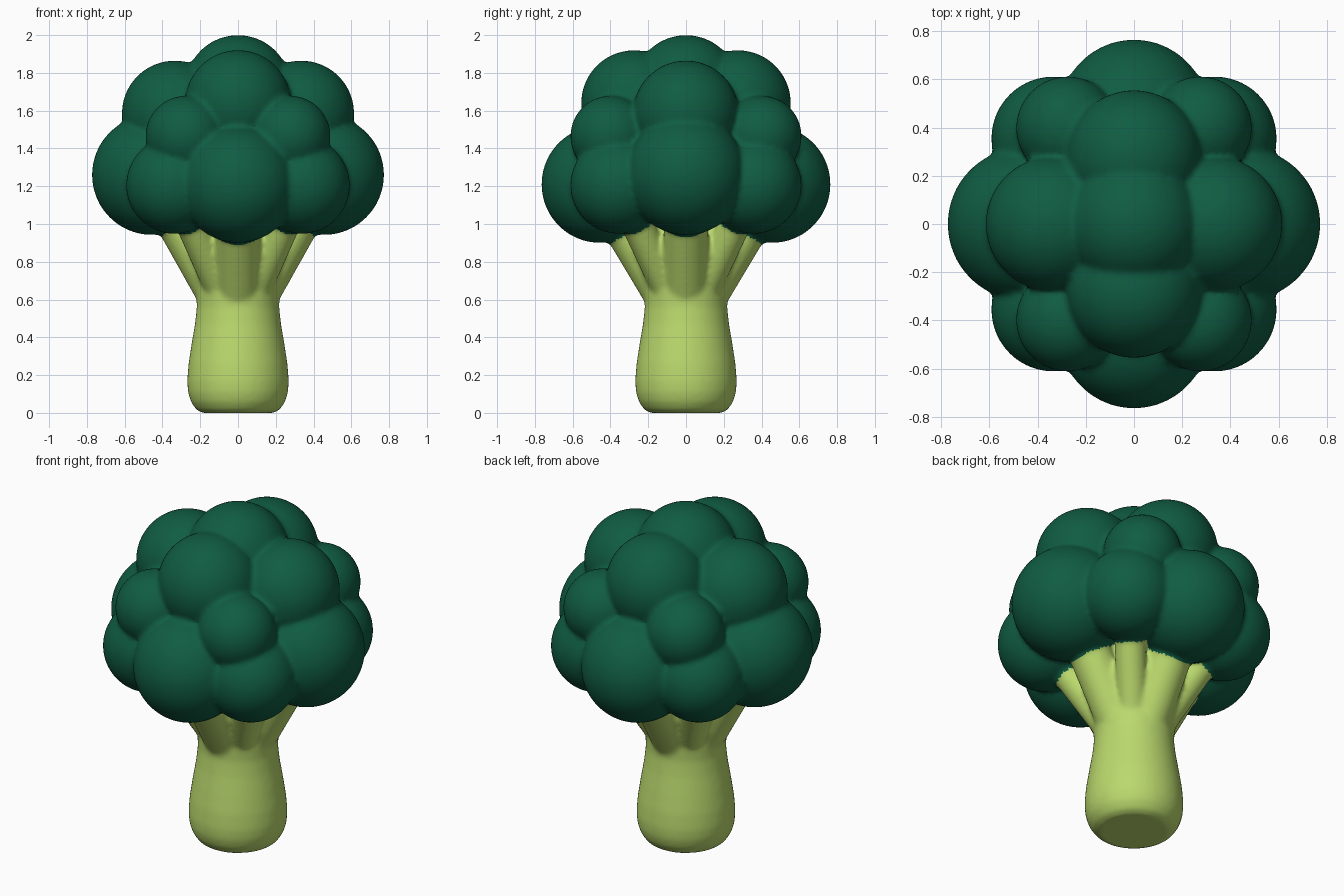
import bpy, bmesh, math
from mathutils import Vector, Matrix

if "Cube" in bpy.data.objects:
    bpy.data.objects.remove(bpy.data.objects["Cube"])


def material(name, rgb):
    m = bpy.data.materials.new(name)
    m.diffuse_color = (*rgb, 1)
    m.use_nodes = True
    m.node_tree.nodes["Principled BSDF"].inputs["Base Color"].default_value = m.diffuse_color
    return m


leaf = material("dark green floret", (0.005, 0.107, 0.054))
stalk = material("pale green stalk", (0.49, 0.69, 0.152))

# Florets: |x|, |y|, z, radius, mirrored on both axes
groups = [
    (0, 0, 1.72, 0.28),            # crown
    (0, 0.275, 1.64, 0.28),        # upper front and back
    (0.335, 0, 1.585, 0.28),       # upper sides
    (0.275, 0.398, 1.465, 0.214),  # middle diagonals
    (0, 0.455, 1.21, 0.31),        # lower front and back
    (0.455, 0, 1.26, 0.318),       # lower sides
    (0.335, 0.355, 1.205, 0.257),  # lower diagonals
]
florets = []
for x, y, z, r in groups:
    for sx in ((1, -1) if x else (1,)):
        for sy in ((1, -1) if y else (1,)):
            florets.append((Vector((x * sx, y * sy, z)), r))

bm = bmesh.new()


def ball(c, r):
    bmesh.ops.create_uvsphere(bm, u_segments=64, v_segments=32, radius=r,
                              matrix=Matrix.Translation(c))


def tube(a, b, r1, r2):
    d = b - a
    rot = d.to_track_quat('Z', 'Y').to_matrix().to_4x4()
    bmesh.ops.create_cone(bm, cap_ends=True, segments=40, radius1=r1, radius2=r2,
                          depth=d.length,
                          matrix=Matrix.Translation((a + b) / 2) @ rot)


for c, r in florets:
    ball(c, r)
ball(Vector((0, 0, 1.36)), 0.4)  # solid core of the head

# Trunk: lathed profile (radius, height)
profile = [(0.19, 0), (0.222, 0.018), (0.25, 0.06), (0.265, 0.11), (0.269, 0.17),
           (0.262, 0.26), (0.245, 0.37), (0.228, 0.47), (0.218, 0.56),
           (0.222, 0.65), (0.235, 0.75), (0.24, 0.9), (0.24, 1.15)]
n = 64
rings = [[bm.verts.new((r * math.cos(2 * math.pi * i / n),
                        r * math.sin(2 * math.pi * i / n), z)) for i in range(n)]
         for r, z in profile]
for lo, hi in zip(rings, rings[1:]):
    for i in range(n):
        j = (i + 1) % n
        bm.faces.new((lo[i], lo[j], hi[j], hi[i]))
bm.faces.new(rings[0][::-1])
bm.faces.new(rings[-1])

# Branches reaching out to the lower florets
for c, r in florets:
    if c.z < 1.3:
        diagonal = abs(c.x * c.y) > 0.01
        a, w = Vector((0, 0, 0.45)), (0.085 if diagonal else 0.118)
        tube(a, c, w, w)

me = bpy.data.meshes.new("broccoli_head_and_stalk")
bm.to_mesh(me)
bm.free()
ob = bpy.data.objects.new("broccoli_head_and_stalk", me)
bpy.context.collection.objects.link(ob)
bpy.context.view_layer.objects.active = ob
ob.select_set(True)

# Fuse everything into one skin with soft seams
rem = ob.modifiers.new("fuse", 'REMESH')
rem.mode = 'VOXEL'
rem.voxel_size = 0.015
rem.use_smooth_shade = True
sm = ob.modifiers.new("soften", 'SMOOTH')
sm.factor = 0.5
sm.iterations = 5
for name in ("fuse", "soften"):
    bpy.ops.object.modifier_apply(modifier=name)

# Green where the skin lies on a floret, pale elsewhere
me = ob.data
me.materials.clear()
me.materials.append(leaf)
me.materials.append(stalk)
for p in me.polygons:
    on_floret = p.center.z > 0.85 and any((p.center - c).length < r + 0.012 for c, r in florets)
    p.material_index = 0 if on_floret or p.center.z > 1.15 else 1
    p.use_smooth = True
